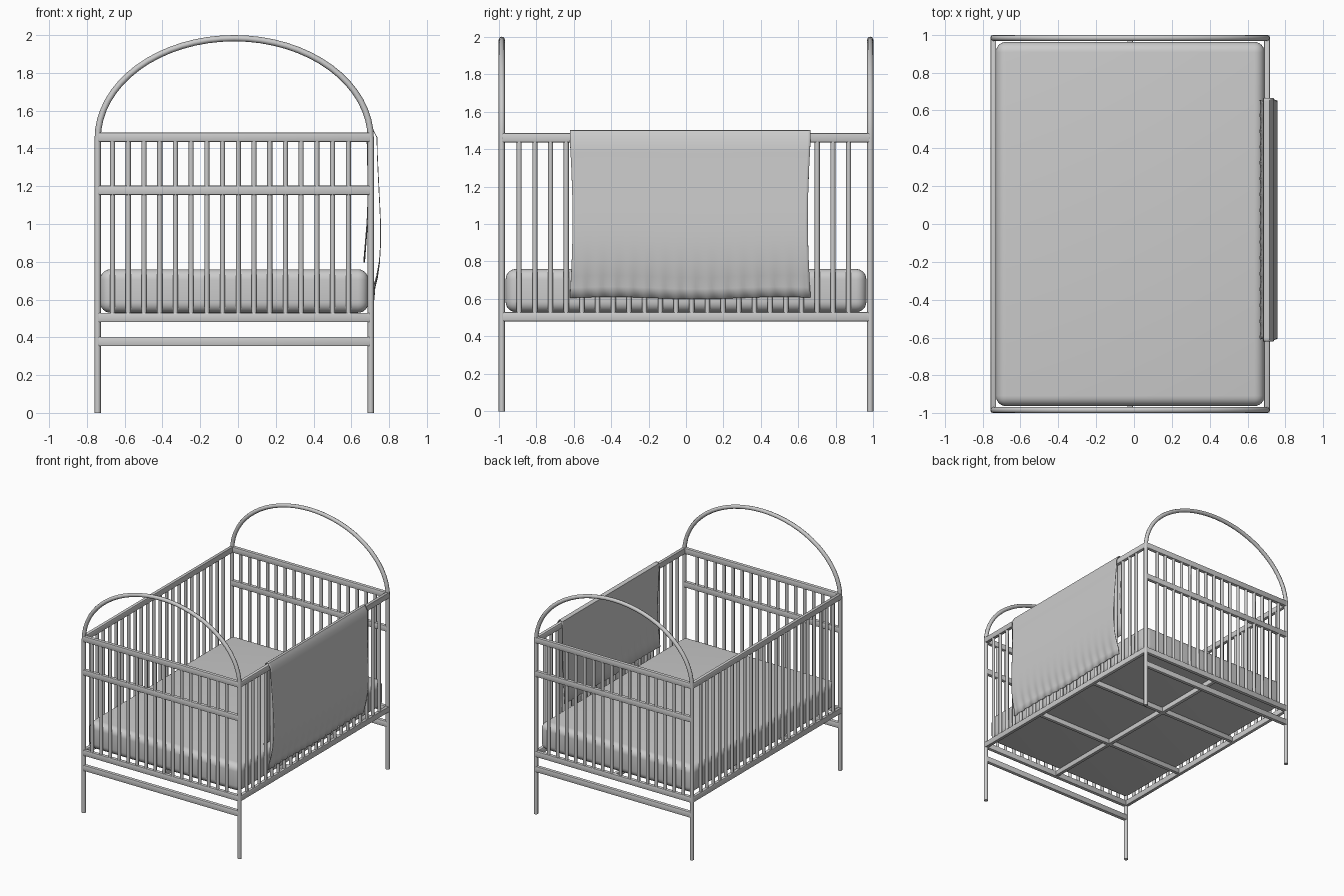
import bpy, bmesh, math
from mathutils import Vector

if "Cube" in bpy.data.objects:
    bpy.data.objects.remove(bpy.data.objects["Cube"])

CX, HX, HY, R = -0.02, 0.723, 0.983, 0.0165   # frame centre, half sizes, tube radius


def link(name, data):
    ob = bpy.data.objects.new(name, data)
    bpy.context.collection.objects.link(ob)
    return ob


def smooth(ob, angle=40):
    bpy.ops.object.select_all(action='DESELECT')
    ob.select_set(True)
    bpy.context.view_layer.objects.active = ob
    bpy.ops.object.shade_smooth_by_angle(angle=math.radians(angle))


def box(name, center, size, bevel=0.008, segments=2):
    bm = bmesh.new()
    bmesh.ops.create_cube(bm, size=1)
    bmesh.ops.scale(bm, vec=size, verts=bm.verts)
    if bevel:
        bmesh.ops.bevel(bm, geom=bm.edges[:], offset=bevel, segments=segments,
                        affect='EDGES', profile=0.5)
    me = bpy.data.meshes.new(name)
    bm.to_mesh(me)
    bm.free()
    ob = link(name, me)
    ob.location = center
    smooth(ob)
    return ob


def bars(name, points, z0, z1, r=0.0135):
    bm = bmesh.new()
    for x, y in points:
        made = bmesh.ops.create_cone(bm, cap_ends=True, segments=8, radius1=r,
                                     radius2=r, depth=z1 - z0)
        bmesh.ops.translate(bm, verts=made['verts'], vec=(x, y, (z0 + z1) / 2))
    me = bpy.data.meshes.new(name)
    bm.to_mesh(me)
    bm.free()
    smooth(link(name, me), 50)


# Legs and arch of each end, one bent tube
for side, y in (("front", -HY), ("back", HY)):
    pts = [(CX - HX, 0)]
    for i in range(33):
        a = math.pi * (1 - i / 32)
        pts.append((CX + HX * math.cos(a), 1.45 + (2 - R - 1.45) * math.sin(a)))
    pts.append((CX + HX, 0))
    cu = bpy.data.curves.new(side + "_arch_frame", 'CURVE')
    cu.dimensions = '3D'
    cu.bevel_depth = R
    cu.bevel_resolution = 2
    cu.use_fill_caps = True
    sp = cu.splines.new('POLY')
    sp.points.add(len(pts) - 1)
    for p, (x, z) in zip(sp.points, pts):
        p.co = (x, y, z, 1)
    sp.use_smooth = True
    link(side + "_arch_frame", cu)

    # End rails
    for label, z in (("top", 1.46), ("middle", 1.178), ("bottom", 0.505), ("lower", 0.378)):
        box(f"{side}_{label}_rail", (CX, y, z), (2 * HX, 0.032, 0.05))
    # End bars
    bars(side + "_bars", [(-0.664 + 0.0832 * i, y) for i in range(16)], 0.51, 1.455)

# Side rails and bars
for side, x in (("left", CX - HX), ("right", CX + HX)):
    for label, z in (("top", 1.46), ("bottom", 0.505)):
        box(f"{side}_{label}_rail", (x, 0, z), (0.03, 2 * HY, 0.05))
    bars(side + "_bars", [(x, -0.89 + 0.0837 * i) for i in range(22)], 0.51, 1.455)

# Mattress support beams
box("long_support", (CX, 0, 0.508), (0.03, 2 * HY, 0.044), 0.006)
for i, y in enumerate((-HY / 3, HY / 3)):
    box(f"cross_support_{i + 1}", (CX, y, 0.508), (2 * HX, 0.03, 0.044), 0.006)

# Mattress
box("mattress", (CX, 0, 0.645), (1.42, 1.925, 0.23), 0.055, 6)

# Blanket draped over the right rail: profile (x, z) swept along y
profile = [(0.668, 0.80), (0.676, 0.90), (0.684, 1.0), (0.69, 1.15), (0.687, 1.3),
           (0.683, 1.45), (0.686, 1.49), (0.70, 1.5), (0.715, 1.497), (0.736, 1.458),
           (0.737, 1.38), (0.742, 1.27), (0.749, 1.13), (0.755, 1.0), (0.755, 0.9),
           (0.749, 0.8), (0.736, 0.72), (0.72, 0.66), (0.716, 0.605)]
bm = bmesh.new()
N = 88
grid = []
for j in range(N + 1):
    t = j / N
    row = []
    for x, z in profile:
        drop = max(0, (1.45 - z) / 0.85)
        y = -0.62 + 1.285 * t
        y += 0.015 * math.sin(drop * math.pi) * (1 - 2 * t)
        # small folds where the cloth presses between the bars
        fold = math.cos((y + 0.89) / 0.0837 * 2 * math.pi)
        amount = 0.005 * max(0, drop - 0.75) / 0.25 if x > 0.71 else 0.003 * drop
        row.append(bm.verts.new((x + amount * fold, y,
                                 z + 0.006 * drop * math.sin(9 * t))))
    grid.append(row)
for a, b in zip(grid, grid[1:]):
    for k in range(len(profile) - 1):
        bm.faces.new((a[k], b[k], b[k + 1], a[k + 1]))
bmesh.ops.recalc_face_normals(bm, faces=bm.faces)
me = bpy.data.meshes.new("blanket")
bm.to_mesh(me)
bm.free()
blanket = link("blanket", me)
mod = blanket.modifiers.new("thickness", 'SOLIDIFY')
mod.thickness = 0.004
mod.offset = 0
smooth(blanket, 50)
